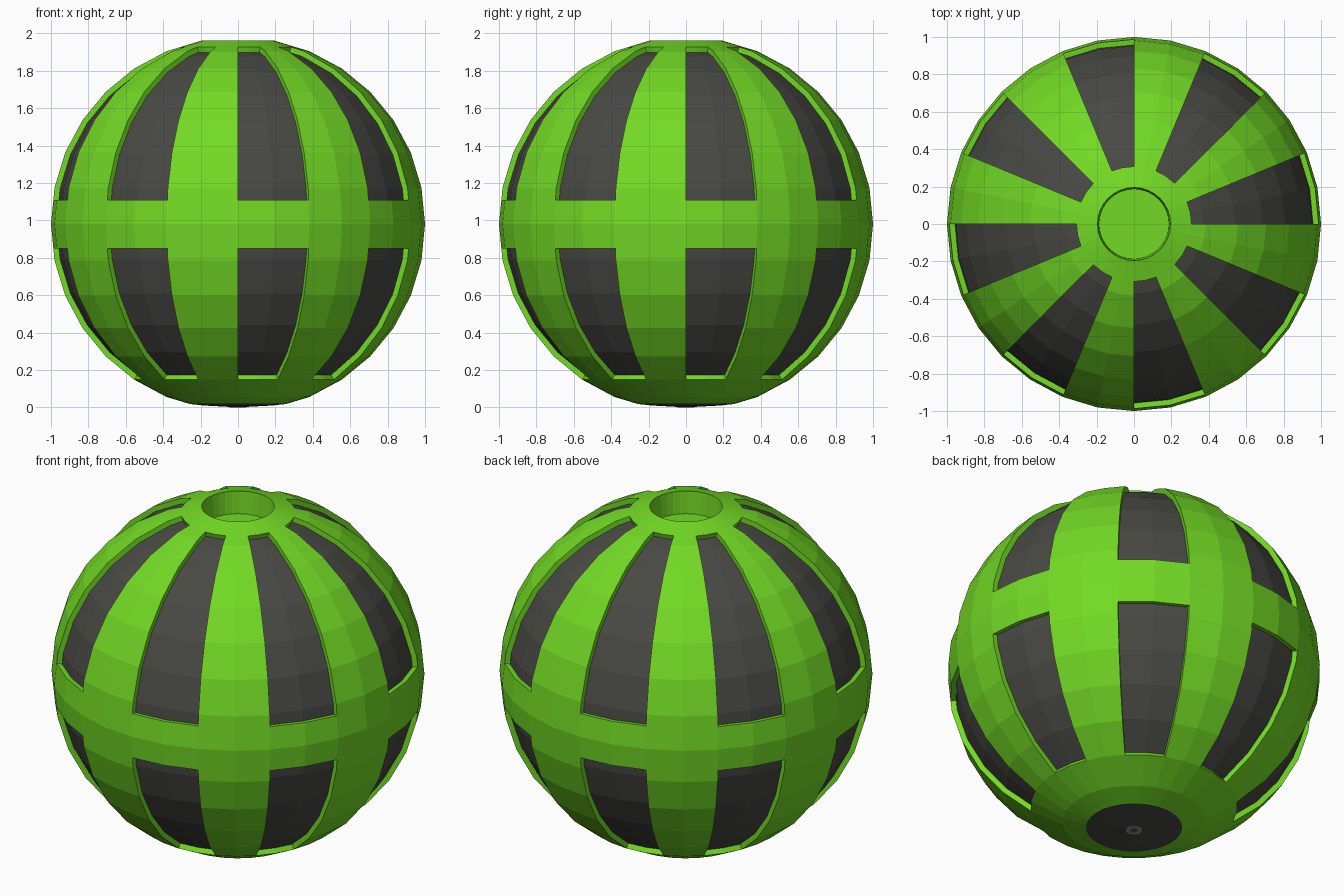
import bpy, bmesh, math
from mathutils import Vector

if "Cube" in bpy.data.objects:
    bpy.data.objects.remove(bpy.data.objects["Cube"])

SEG = 32          # sides around the ball
CZ = 0.98         # height of the ball centre
DEPTH = 0.97      # recessed panels sit at this share of the radius


def material(name, rgb):
    m = bpy.data.materials.new(name)
    m.diffuse_color = (*rgb, 1)
    m.use_nodes = True
    m.node_tree.nodes["Principled BSDF"].inputs["Base Color"].default_value = m.diffuse_color
    return m


green = material("bright green", (0.17, 0.70, 0.018))
dark = material("charcoal", (0.065, 0.065, 0.058))
grey = material("screw grey", (0.28, 0.28, 0.28))


def lathe(name, profile, mat, keep=lambda sector, ring: True, wall=False, seg=SEG):
    """Spin (radius, z) points about z; keep() chooses which faces exist."""
    bm = bmesh.new()
    rings = [[bm.verts.new((r * math.cos(2 * math.pi * j / seg),
                            r * math.sin(2 * math.pi * j / seg), z))
              for j in range(seg)] for r, z in profile]
    for i in range(len(rings) - 1):
        for j in range(seg):
            if keep(j, i):
                k = (j + 1) % seg
                bm.faces.new((rings[i][j], rings[i + 1][j], rings[i + 1][k], rings[i][k]))
    bmesh.ops.delete(bm, geom=[v for v in bm.verts if not v.link_faces], context='VERTS')
    bmesh.ops.remove_doubles(bm, verts=bm.verts[:], dist=1e-5)
    if wall:
        # radial side walls around each window
        edges = [e for e in bm.edges if e.is_boundary
                 and max(v.co.z for v in e.verts) < 0.97]
        new = bmesh.ops.extrude_edge_only(bm, edges=edges)["geom"]
        for v in new:
            if isinstance(v, bmesh.types.BMVert):
                v.co *= DEPTH - 0.01
    mesh = bpy.data.meshes.new(name)
    bm.to_mesh(mesh)
    bm.free()
    mesh.materials.append(mat)
    ob = bpy.data.objects.new(name, mesh)
    ob.location.z = CZ
    bpy.context.collection.objects.link(ob)
    return ob


# Ball profile from top to bottom, with extra rings on the facets
def at(step):
    a = math.radians(11.25 * step)
    return Vector((math.sin(a), math.cos(a)))


def between(step, t):
    return at(step).lerp(at(step + 1), t)


profile = ([at(1), between(1, 0.6)] + [at(s) for s in range(2, 8)]
           + [between(7, 0.333), at(8), between(8, 0.667)]
           + [at(s) for s in range(9, 15)] + [between(14, 0.61), Vector((0.258, -0.962))])
BAND = (8, 9)                 # rings of the equator band
LAST = len(profile) - 3       # first ring of the bottom collar


def is_frame(sector, ring):
    return ring == 0 or ring in BAND or ring >= LAST - 1 or sector % 4 >= 2


# Green cage with sixteen windows, over a dark core
lathe("outer_frame", profile, green, is_frame, wall=True)
lathe("inner_core", [p * DEPTH for p in profile[1:-2]], dark)

# Round socket in the top
top = at(1)
lathe("top_socket", [(0, 0.85), (0.187, 0.85), tuple(top)], green)

# Slightly domed base cap with a screw
lathe("base_cap", [(0.258, -0.962), (0.18, -0.970), (0.05, -0.977), (0, -0.977)], dark)
lathe("base_screw", [(0.05, -0.976), (0.045, -0.980), (0.02, -0.980), (0.02, -0.974)], grey)
lathe("screw_recess", [(0.02, -0.9785), (0, -0.9785)], dark, seg=6)
